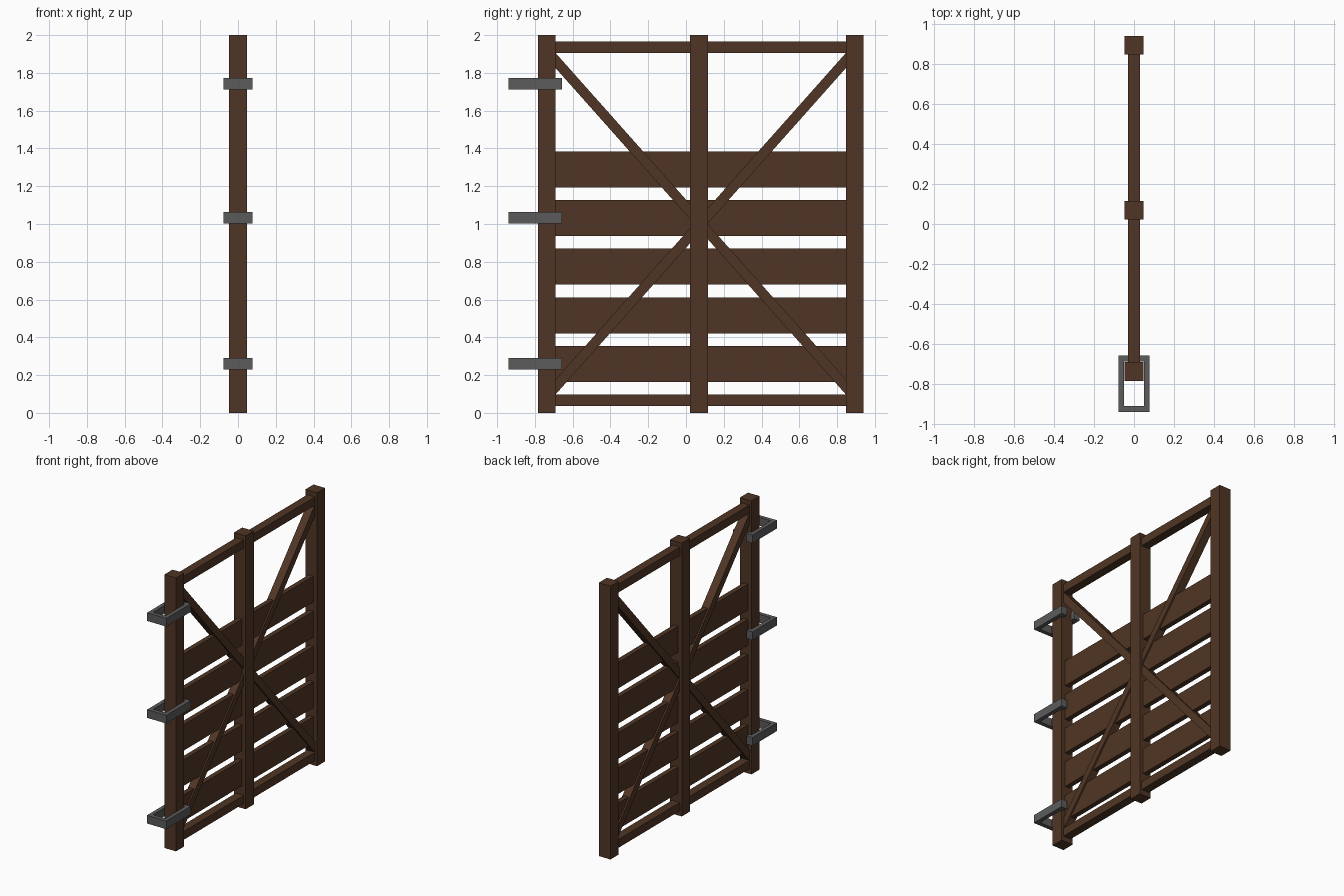
import bpy, bmesh

if "Cube" in bpy.data.objects:
    bpy.data.objects.remove(bpy.data.objects["Cube"])

def material(name, rgb):
    m = bpy.data.materials.new(name)
    m.diffuse_color = (*rgb, 1)
    m.use_nodes = True
    m.node_tree.nodes["Principled BSDF"].inputs["Base Color"].default_value = m.diffuse_color
    return m

WOOD = material("dark brown wood", (0.080, 0.036, 0.018))
IRON = material("grey iron", (0.105, 0.105, 0.105))

def prism(name, profile, axis, lo, hi, mat):
    """Extrude a 2D profile: axis 'x' takes (y, z) points, axis 'z' takes (x, y)."""
    bm = bmesh.new()
    place = (lambda p: (lo, p[0], p[1])) if axis == 'x' else (lambda p: (p[0], p[1], lo))
    face = bm.faces.new([bm.verts.new(place(p)) for p in profile])
    out = bmesh.ops.extrude_face_region(bm, geom=[face])
    shift = (hi - lo, 0, 0) if axis == 'x' else (0, 0, hi - lo)
    verts = [v for v in out["geom"] if isinstance(v, bmesh.types.BMVert)]
    bmesh.ops.translate(bm, verts=verts, vec=shift)
    bmesh.ops.recalc_face_normals(bm, faces=bm.faces)
    mesh = bpy.data.meshes.new(name)
    bm.to_mesh(mesh)
    bm.free()
    mesh.materials.append(mat)
    ob = bpy.data.objects.new(name, mesh)
    bpy.context.collection.objects.link(ob)
    return ob

def board(name, y0, y1, z0, z1, half):
    return prism(name, [(y0, z0), (y1, z0), (y1, z1), (y0, z1)], 'x', -half, half, WOOD)

Y0, Y1 = -0.69, 0.846          # inner faces of the outer posts

# Upright posts
for name, y in (("hinge_post", -0.737), ("middle_post", 0.069), ("latch_post", 0.893)):
    board(name, y - 0.047, y + 0.047, 0, 2, 0.047)

# Top and bottom rails
board("bottom_rail", Y0, Y1, 0.037, 0.098, 0.031)
board("top_rail", Y0, Y1, 1.905, 1.966, 0.031)

# Horizontal planks
for i in range(5):
    z = 0.164 + i * 0.2575
    board(f"plank_{i + 1}", Y0, Y1, z, z + 0.19, 0.018)

# Crossed braces, cut flush against the posts
LOW, HIGH, CUT = 0.098, 1.905, 0.08
prism("falling_brace", [(Y0, HIGH - CUT), (Y1, LOW), (Y1, LOW + CUT), (Y0, HIGH)],
      'x', -0.030, 0.030, WOOD)
prism("rising_brace", [(Y0, LOW), (Y1, HIGH - CUT), (Y1, HIGH), (Y0, LOW + CUT)],
      'x', -0.029, 0.029, WOOD)

# Iron hinge brackets: U shapes with lips hooked round the post
half = [(0.078, -0.94), (0.078, -0.657), (0.031, -0.657), (0.031, -0.688),
        (0.049, -0.688), (0.049, -0.91)]
bracket = half + [(-x, y) for x, y in reversed(half)]
for i, z in enumerate((0.23, 1.003, 1.712)):
    prism(f"hinge_bracket_{i + 1}", bracket, 'z', z, z + 0.06, IRON)
